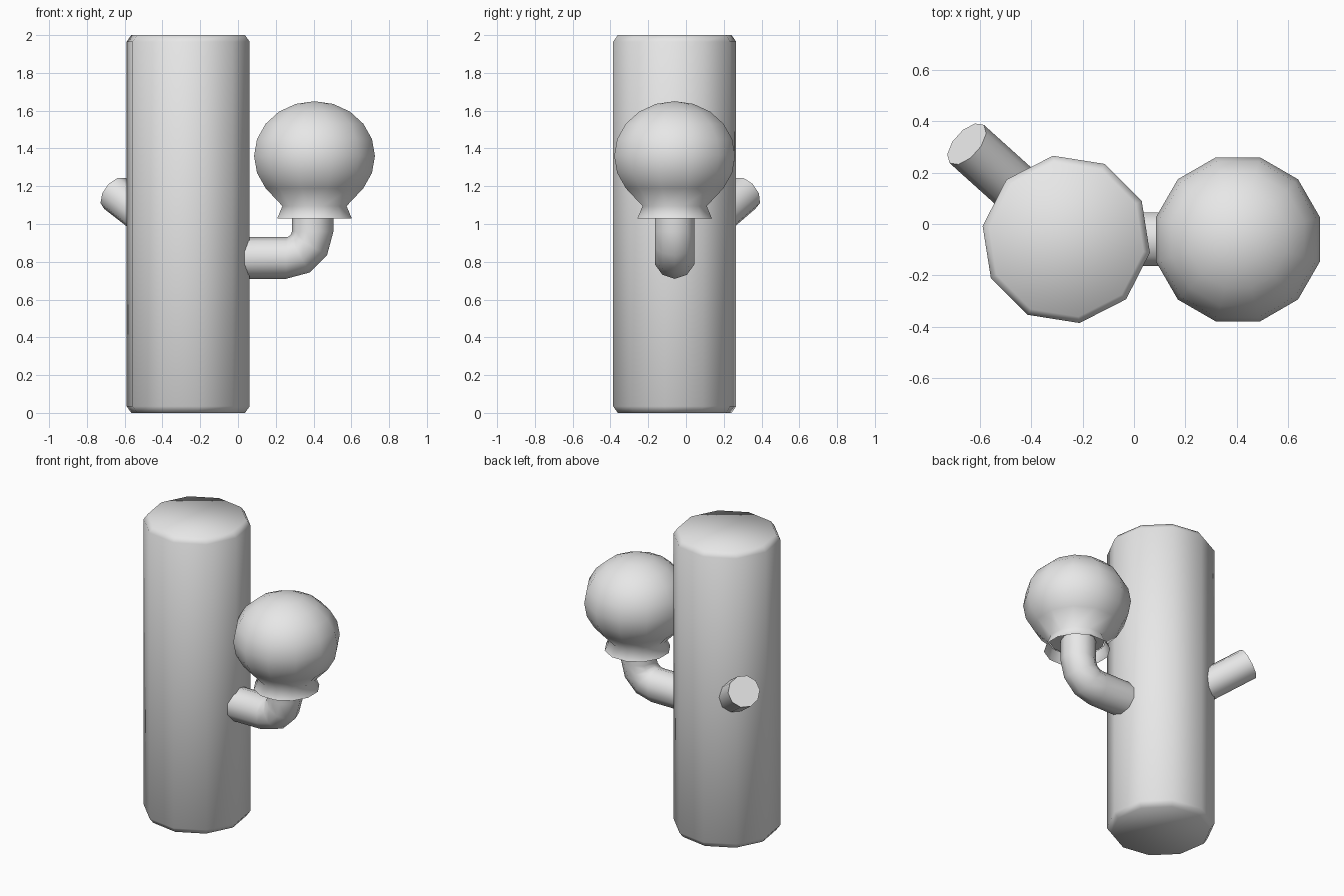
import bpy, bmesh, math
from mathutils import Vector

cube = bpy.data.objects.get("Cube")
if cube:
    bpy.data.objects.remove(cube, do_unlink=True)

grey = bpy.data.materials.new("plain_grey")
grey.use_nodes = True
grey.diffuse_color = (0.8, 0.8, 0.8, 1)
grey.node_tree.nodes["Principled BSDF"].inputs["Base Color"].default_value = (0.8, 0.8, 0.8, 1)


def loft(name, rings, cap_start=True, cap_end=True, angle=60):
    """Skin a list of vertex rings; a one-point ring makes a pole."""
    bm = bmesh.new()
    loops = [[bm.verts.new(p) for p in ring] for ring in rings]
    for a, b in zip(loops, loops[1:]):
        n = len(a)
        for i in range(n):
            j = (i + 1) % n
            if len(b) == 1:
                bm.faces.new((a[i], a[j], b[0]))
            else:
                bm.faces.new((a[i], a[j], b[j], b[i]))
    if cap_start:
        bm.faces.new(loops[0][::-1])
    if cap_end:
        bm.faces.new(loops[-1])
    bmesh.ops.recalc_face_normals(bm, faces=bm.faces)
    mesh = bpy.data.meshes.new(name)
    bm.to_mesh(mesh)
    bm.free()
    mesh.materials.append(grey)
    obj = bpy.data.objects.new(name, mesh)
    bpy.context.collection.objects.link(obj)
    bpy.ops.object.select_all(action='DESELECT')
    obj.select_set(True)
    bpy.context.view_layer.objects.active = obj
    bpy.ops.object.shade_smooth_by_angle(angle=math.radians(angle))
    return obj


def ring(centre, u, v, radius, sides, turn=0.0):
    """Regular polygon in the plane of u and v."""
    c, u, v = Vector(centre), Vector(u), Vector(v)
    out = []
    for i in range(sides):
        t = math.radians(turn) + math.tau * i / sides
        out.append(c + radius * (u * math.cos(t) + v * math.sin(t)))
    return out


X, Y, Z = (1, 0, 0), (0, 1, 0), (0, 0, 1)
MID_Y = -0.06

# Ten-sided post with bevelled ends
post_profile = [(0.305, 0), (0.33, 0.035), (0.33, 1.965), (0.305, 2.0)]
loft("post", [ring((-0.264, MID_Y, z), X, Y, r, 10, -9) for r, z in post_profile])

# Globe with a flared, open collar beneath; profile is apothem and height
GX = 0.405
flat = 1 / math.cos(math.pi / 12)
profile = [(0.197, 1.03), (0.17, 1.095)]
for deg in (-36, -18, 0, 18, 36, 54, 72):
    a = math.radians(deg)
    profile.append((0.32 * math.cos(a), 1.36 + 0.29 * math.sin(a)))
globe_rings = [ring((GX, MID_Y, z), X, Y, r * flat, 12, 15) for r, z in profile]
loft("globe", globe_rings + [[Vector((GX, MID_Y, 1.65))]], False, False, angle=110)

# Thin plate closing the globe inside the collar
loft("neck_plate", [ring((GX, MID_Y, z), X, Y, 0.165 * flat, 12, 15)
                    for z in (1.096, 1.1)])

# Elbow pipe from the post up into the globe
pipe = [ring((0.0, MID_Y, 0.82), Z, Y, 0.11, 10, 180)]
for deg in (0, 30, 60, 90):
    a = math.radians(deg)
    inward = Vector((-math.sin(a), 0, math.cos(a)))
    pipe.append(ring(Vector((0.255, MID_Y, 0.96)) - 0.14 * inward,
                     inward, Y, 0.11, 10, 180))
pipe.append(ring((0.395, MID_Y, 1.11), (-1, 0, 0), Y, 0.11, 10, 180))
loft("elbow_pipe", pipe)

# Short peg slanting up and out of the back right of the post
heading, tilt = math.radians(138), math.radians(30)
axis = Vector((math.cos(heading) * math.cos(tilt),
               math.sin(heading) * math.cos(tilt), math.sin(tilt)))
side = axis.cross(Vector(Z)).normalized()
up = side.cross(axis)
tip = Vector((-0.652, 0.312, 1.162))
loft("peg", [ring(tip - axis * d, side, up, 0.1, 10) for d in (0.42, 0)])
